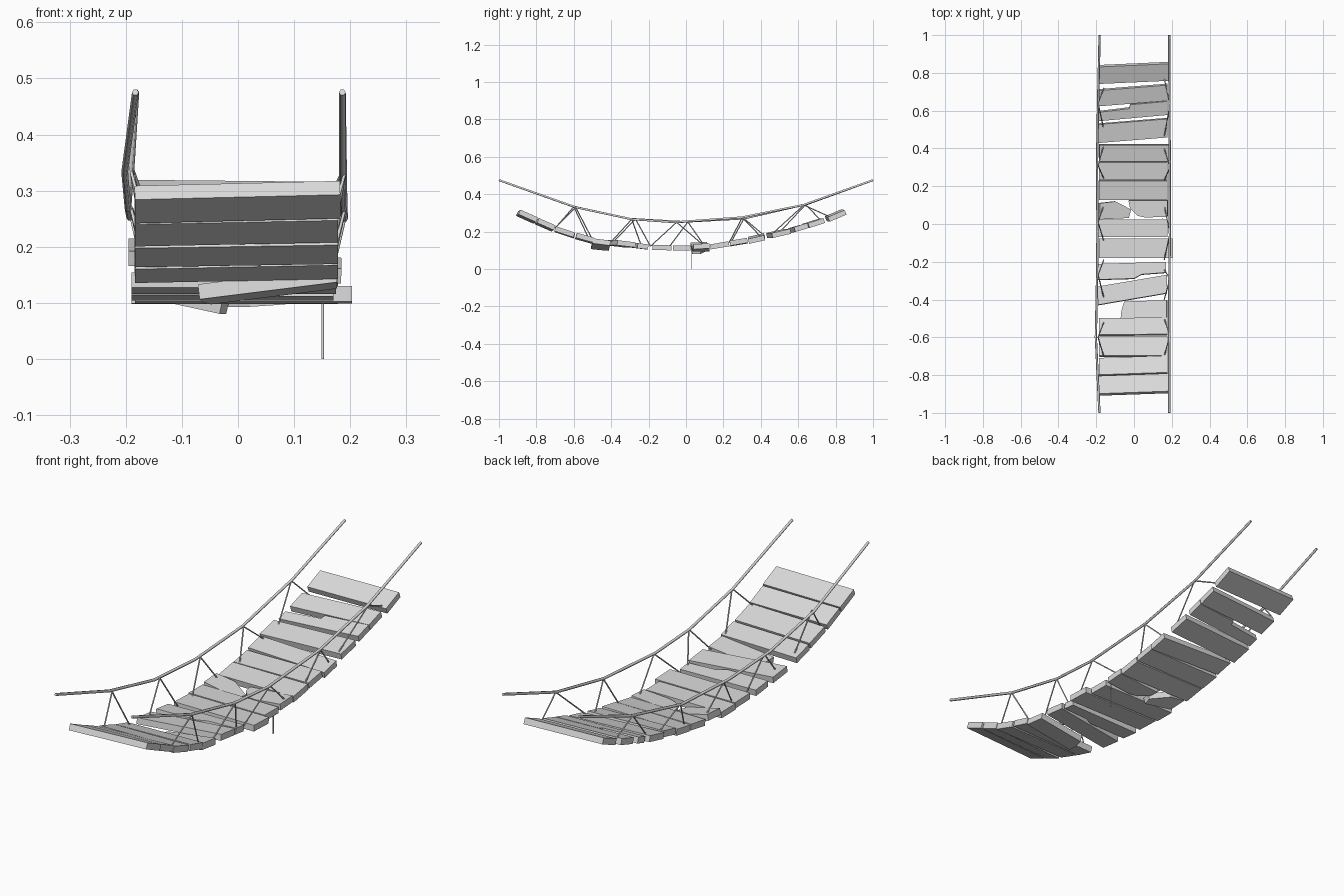
import bpy
import bmesh
from mathutils import Vector

if "Cube" in bpy.data.objects:
    bpy.data.objects.remove(bpy.data.objects["Cube"], do_unlink=True)

grey = bpy.data.materials.new("plain grey")
grey.use_nodes = True
grey.diffuse_color = (0.7, 0.7, 0.7, 1)
grey.node_tree.nodes["Principled BSDF"].inputs["Base Color"].default_value = (0.7, 0.7, 0.7, 1)

THICK = 0.027
LEFT, RIGHT = -0.184, 0.178

# Sagging centre line of the deck as (y, z)
SAG = [(-0.9, 0.302), (-0.8, 0.257), (-0.7, 0.213), (-0.6, 0.18), (-0.5, 0.152),
       (-0.35, 0.135), (-0.2, 0.117), (0, 0.11), (0.13, 0.118), (0.23, 0.135),
       (0.33, 0.152), (0.43, 0.175), (0.55, 0.203), (0.65, 0.233), (0.75, 0.265),
       (0.85, 0.307)]


def sag(y):
    for (y0, z0), (y1, z1) in zip(SAG, SAG[1:]):
        if y <= y1:
            break
    return z0 + (z1 - z0) * (y - y0) / (y1 - y0)


def plank(name, front, back, skew=0.0, roll=0.0, x0=LEFT, x1=RIGHT, lift=0.0, outline=None):
    """Flat board following the sag; outline holds (x, share of depth) for broken boards."""
    outline = outline or [(x0, 0), (x1, 0), (x1, 1), (x0, 1)]
    z0, z1 = sag(front), sag(back)
    slope = (z1 - z0) / (back - front)
    normal = Vector((-roll, -slope, 1)).normalized()
    bm = bmesh.new()
    verts = []
    for x, t in outline:
        p = Vector((x, front + (back - front) * t + skew * x, z0 + (z1 - z0) * t + roll * x + lift))
        verts.append(bm.verts.new(p - normal * THICK / 2))
    base = bm.faces.new(verts)
    top = bmesh.ops.extrude_face_region(bm, geom=[base])["geom"]
    bmesh.ops.translate(bm, vec=normal * THICK, verts=[v for v in top if isinstance(v, bmesh.types.BMVert)])
    bmesh.ops.recalc_face_normals(bm, faces=bm.faces)
    mesh = bpy.data.meshes.new(name)
    bm.to_mesh(mesh)
    bm.free()
    mesh.materials.append(grey)
    bpy.context.collection.objects.link(bpy.data.objects.new(name, mesh))


def rope(name, paths, radius):
    """One mesh of six-sided tubes along straight-segment paths."""
    curve = bpy.data.curves.new(name, "CURVE")
    curve.dimensions = "3D"
    curve.bevel_depth = radius
    curve.bevel_resolution = 1
    curve.use_fill_caps = True
    for path in paths:
        spline = curve.splines.new("POLY")
        spline.points.add(len(path) - 1)
        for point, co in zip(spline.points, path):
            point.co = (*co, 1)
    curve.materials.append(grey)
    obj = bpy.data.objects.new(name, curve)
    bpy.context.collection.objects.link(obj)
    bpy.ops.object.select_all(action="DESELECT")
    obj.select_set(True)
    bpy.context.view_layer.objects.active = obj
    bpy.ops.object.convert(target="MESH")


# Whole boards: front, back, skew, roll, left end, right end
whole = [
    (-0.897, -0.803, 0.035, 0.024, LEFT, RIGHT + 0.004),
    (-0.797, -0.708, 0.035, 0.02, LEFT, RIGHT),
    (-0.7, -0.597, 0, 0.016, LEFT, RIGHT),
    (-0.588, -0.5, 0.01, 0.02, LEFT, RIGHT),
    (-0.397, -0.3, 0.17, 0, -0.19, 0.175),
    (-0.18, -0.077, 0, 0, LEFT, 0.203),
    (-0.07, 0.025, 0, 0, -0.19, RIGHT),
    (0.13, 0.23, 0, 0, LEFT, RIGHT),
    (0.235, 0.328, 0, 0.01, LEFT, RIGHT),
    (0.335, 0.42, 0, -0.03, LEFT, RIGHT + 0.006),
    (0.447, 0.545, 0.08, 0, -0.195, RIGHT),
    (0.642, 0.725, 0.08, 0.01, LEFT, RIGHT),
    (0.755, 0.845, 0.045, -0.01, LEFT, RIGHT + 0.008),
]
for i, spec in enumerate(whole, 1):
    plank(f"plank_{i:02d}", *spec)

# Broken boards
plank("broken_plank_short", -0.505, -0.41, 0.03, 0.125, lift=-0.025,
      outline=[(-0.07, 0), (0.175, 0), (0.175, 1), (-0.05, 1), (-0.065, 0.5)])
plank("broken_plank_notched", -0.29, -0.207, 0.03, 0,
      outline=[(-0.19, 0), (0, 0), (0.04, 0.25), (0.17, 0.32), (0.17, 1), (-0.19, 1)])
plank("broken_plank_left", 0.025, 0.12, 0, -0.22, lift=-0.025,
      outline=[(LEFT, 0), (-0.03, 0.08), (-0.018, 0.55), (-0.1, 1), (LEFT, 0.9)])
plank("broken_plank_right", 0.035, 0.125, 0, 0.08, lift=-0.008,
      outline=[(0.06, 0), (RIGHT, 0.05), (RIGHT, 1), (-0.028, 1), (-0.02, 0.55), (0.02, 0.1)])
plank("broken_plank_narrow", 0.565, 0.637, 0.09, 0.02,
      outline=[(LEFT, 0), (RIGHT, 0), (RIGHT, 1), (-0.02, 1), (-0.025, 0.72), (LEFT, 0.65)])

# Hand ropes, sagging between the ends
rope("left_hand_rope", [[(0.186, -1, 0.475), (0.186, -0.59, 0.33), (0.187, -0.29, 0.266),
                         (0.19, -0.06, 0.25), (0.189, 0.3, 0.276), (0.188, 0.63, 0.343),
                         (0.186, 1, 0.475)]], 0.006)
rope("right_hand_rope", [[(-0.183, -1, 0.475), (-0.202, -0.6, 0.333), (-0.196, -0.3, 0.268),
                          (-0.193, -0.02, 0.252), (-0.196, 0.31, 0.27), (-0.19, 0.65, 0.348),
                          (-0.182, 1, 0.475)]], 0.006)

# Slanted ties: top (y, z), then the deck positions they reach
ties = {
    "left": [(-0.59, 0.33, -0.7, -0.5), (-0.29, 0.266, -0.4, -0.24),
             (-0.05, 0.25, -0.19, 0.1), (0.3, 0.274, 0.23, 0.4), (0.63, 0.342, 0.46, 0.77)],
    "right": [(-0.6, 0.333, -0.7, -0.52), (-0.27, 0.267, -0.39, -0.19),
              (0.01, 0.252, -0.09, 0.1), (0.31, 0.27, 0.24, 0.42), (0.64, 0.345, 0.5, 0.72)],
}
for side, rows in ties.items():
    s = 1 if side == "left" else -1
    paths = []
    for y, z, *feet in rows:
        for foot in feet:
            paths.append([(s * 0.19, y, z), (s * 0.16, foot, sag(foot) + 0.005)])
    rope(side + "_ties", paths, 0.003)

# Loose tie hanging under the deck
rope("loose_hanging_tie", [[(0.151, 0.028, 0.11), (0.151, 0.028, 0)]], 0.0025)
